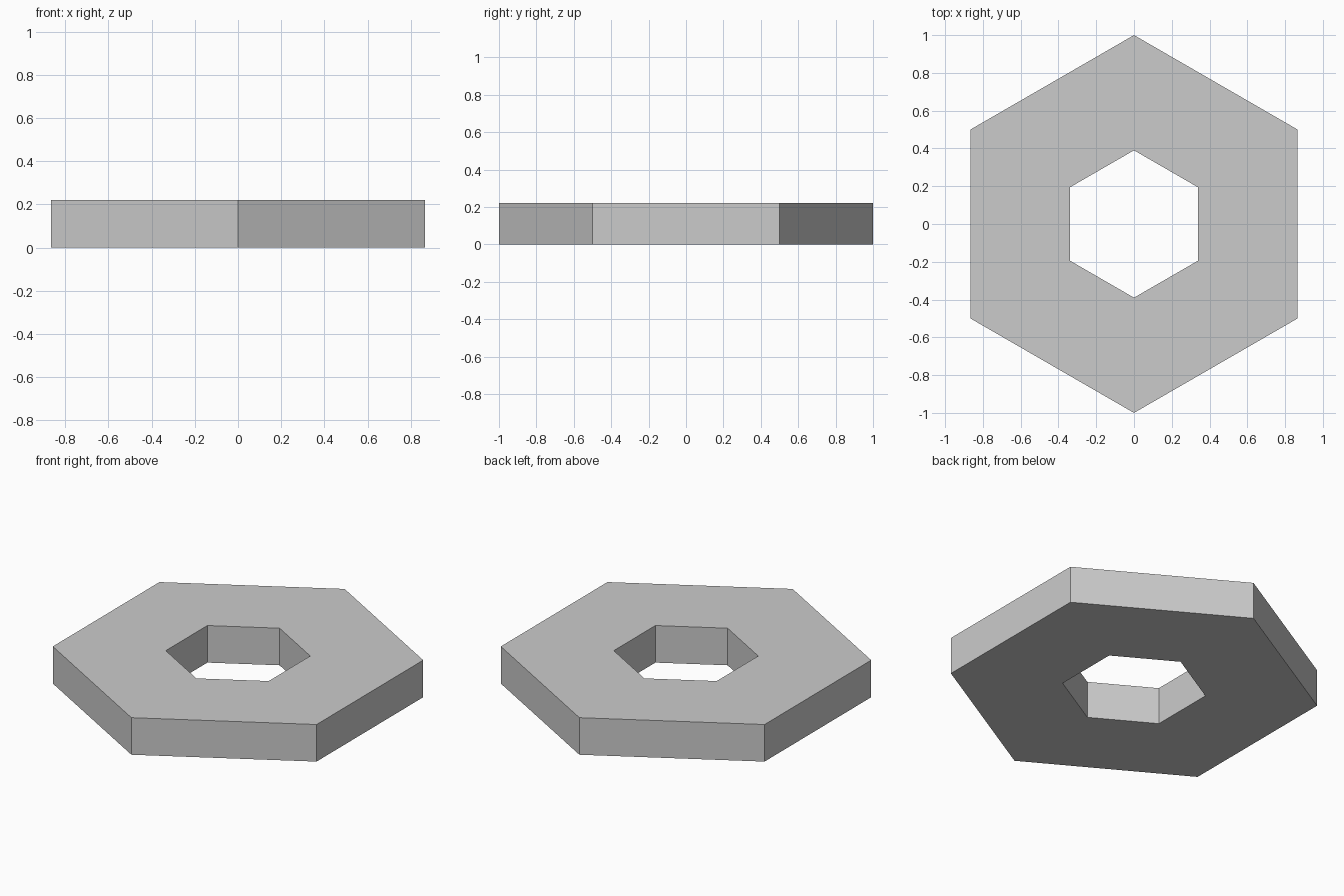
import bpy, bmesh
from math import cos, sin, pi

if "Cube" in bpy.data.objects:
    bpy.data.objects.remove(bpy.data.objects["Cube"])

SIDES, OUTER, INNER, HEIGHT = 6, 1.0, 0.39, 0.22

bm = bmesh.new()


def ring(radius, z):
    """Hexagon of vertices with a corner pointing to +y."""
    angles = [pi / 2 + 2 * pi * i / SIDES for i in range(SIDES)]
    return [bm.verts.new((radius * cos(a), radius * sin(a), z)) for a in angles]


# Closed rectangular section swept around: bottom, outer wall, top, hole wall
rings = [ring(INNER, 0), ring(OUTER, 0), ring(OUTER, HEIGHT), ring(INNER, HEIGHT)]
for k in range(4):
    a, b = rings[k], rings[(k + 1) % 4]
    for i in range(SIDES):
        j = (i + 1) % SIDES
        bm.faces.new((a[i], b[i], b[j], a[j]))
bmesh.ops.recalc_face_normals(bm, faces=bm.faces[:])

# Flat hexagonal ring with a hexagonal hole
mesh = bpy.data.meshes.new("hexagonal_ring")
bm.to_mesh(mesh)
bm.free()
bpy.context.collection.objects.link(bpy.data.objects.new("hexagonal_ring", mesh))
